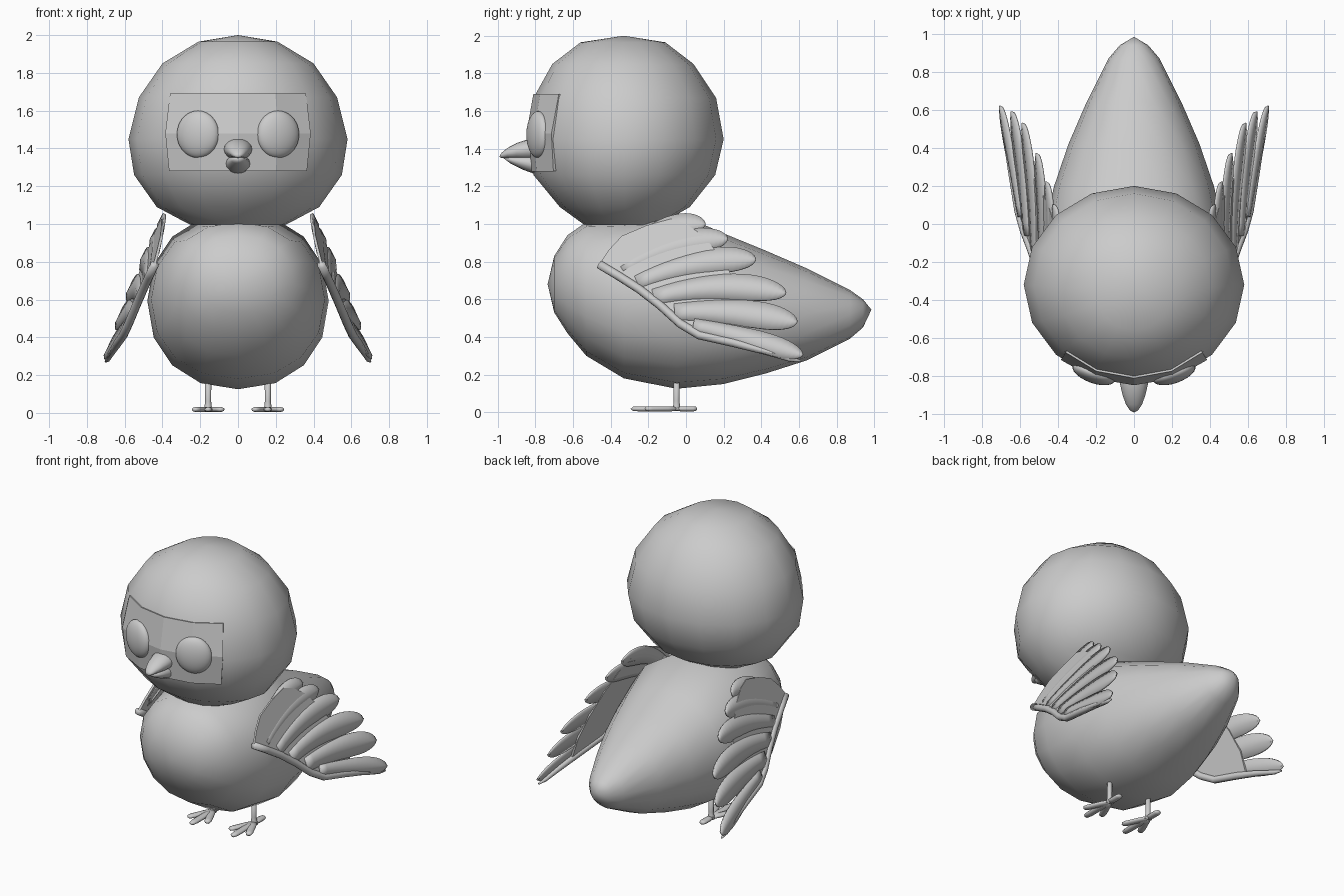
import bpy, bmesh, math
from mathutils import Vector as V

if "Cube" in bpy.data.objects:
    bpy.data.objects.remove(bpy.data.objects["Cube"])


def finish(name, bm, smooth=True):
    bmesh.ops.recalc_face_normals(bm, faces=bm.faces)
    me = bpy.data.meshes.new(name)
    bm.to_mesh(me)
    bm.free()
    me.polygons.foreach_set("use_smooth", [smooth] * len(me.polygons))
    ob = bpy.data.objects.new(name, me)
    bpy.context.collection.objects.link(ob)
    return ob


def loft(name, rings, n=16, power=1.0, open_end=False):
    """Skin elliptical rings (centre, u, v); a zero u makes a pole."""
    bm = bmesh.new()
    sp = lambda c: math.copysign(abs(c) ** power, c)
    loops = []
    for c, u, v in rings:
        c, u, v = V(c), V(u), V(v)
        if u.length == 0:
            loops.append([bm.verts.new(c)] * n)
        else:
            angs = [2 * math.pi * k / n for k in range(n)]
            loops.append([bm.verts.new(c + u * sp(math.cos(t)) + v * sp(math.sin(t))) for t in angs])
    for a, b in zip(loops, loops[1:]):
        for k in range(n):
            q = [a[k], a[(k + 1) % n], b[(k + 1) % n], b[k]]
            bm.faces.new(list(dict.fromkeys(q)))
    for lp in (loops[0],) + (() if open_end else (loops[-1],)):
        if lp[0] is not lp[1]:
            bm.faces.new(lp)
    return finish(name, bm)


def along_y(stations):
    return [((0, y, (b + t) / 2), (w, 0, 0), (0, 0, (t - b) / 2)) for y, w, b, t in stations]


# Body: sections from breast to tail (y, half width, bottom, top)
loft("body", along_y([
    (-0.735, 0, 0.68, 0.68), (-0.70, 0.19, 0.53, 0.83), (-0.63, 0.30, 0.42, 0.94),
    (-0.53, 0.38, 0.30, 1.01), (-0.33, 0.46, 0.18, 1.02), (-0.05, 0.48, 0.125, 1.06),
    (0.20, 0.42, 0.15, 0.95), (0.42, 0.345, 0.205, 0.86), (0.64, 0.25, 0.275, 0.765),
    (0.87, 0.135, 0.39, 0.65), (0.94, 0.075, 0.45, 0.60), (0.985, 0, 0.545, 0.545)]), power=0.92)

# Head: sections from crown to neck (z, half width, front, back)
loft("head", [((0, (f + b) / 2, z), (w, 0, 0), (0, (b - f) / 2, 0)) for z, w, f, b in [
    (2.0, 0, -0.33, -0.33), (1.965, 0.21, -0.56, -0.11), (1.85, 0.40, -0.71, 0.04),
    (1.67, 0.525, -0.81, 0.16), (1.45, 0.58, -0.84, 0.20), (1.26, 0.55, -0.81, 0.155),
    (1.09, 0.43, -0.67, 0.02), (1.01, 0.28, -0.56, -0.12), (0.995, 0.25, -0.54, -0.13)]],
    open_end=True)

# Face panel: faceted patch around the eyes
bm = bmesh.new()
rows = []
for z, w, f, half in [(1.69, 0.517, -0.805, 0.36), (1.48, 0.575, -0.842, 0.385), (1.28, 0.553, -0.822, 0.365)]:
    row = []
    for k in (-1, -0.55, 0, 0.55, 1):
        x = k * half
        y = -0.325 + (f + 0.325) * math.sqrt(1 - (x / w) ** 2)
        row.append(bm.verts.new((x, y - 0.006, z)))
    rows.append(row)
for a, b in zip(rows, rows[1:]):
    for k in range(4):
        bm.faces.new((a[k], a[k + 1], b[k + 1], b[k]))
face = finish("face_panel", bm, False)
sol = face.modifiers.new("thickness", "SOLIDIFY")
sol.thickness = 0.02
sol.offset = -1

# Beak: upper and lower halves
loft("upper_beak", along_y([
    (-0.76, 0.078, 1.34, 1.455), (-0.84, 0.074, 1.34, 1.45), (-0.90, 0.060, 1.345, 1.43),
    (-0.95, 0.042, 1.35, 1.403), (-0.98, 0.022, 1.35, 1.378), (-0.992, 0, 1.358, 1.358)]))
loft("lower_beak", along_y([
    (-0.76, 0.07, 1.265, 1.375), (-0.81, 0.066, 1.268, 1.37), (-0.87, 0.055, 1.29, 1.365),
    (-0.93, 0.036, 1.32, 1.358), (-0.97, 0, 1.35, 1.35)]))


# Wing plane: x follows from y and z
def wp(y, z, off=0.0):
    return V((0.732 + 0.089 * y - 0.318 * z, y, z)) + V((1, -0.089, 0.318)).normalized() * off


def side(p, s):
    return V((p.x * s, p.y, p.z))


EDGE = [(-0.46, 0.785), (-0.36, 0.725), (-0.25, 0.655), (-0.14, 0.57), (-0.03, 0.47), (0.07, 0.41),
        (0.25, 0.37), (0.42, 0.325), (0.55, 0.283), (0.61, 0.272)]
WEB = EDGE[:7] + [(0.33, 0.37), (0.33, 0.5), (0.28, 0.66), (0.2, 0.8), (0.1, 0.93), (0.0, 1.0),
                  (-0.08, 1.025), (-0.21, 0.99), (-0.34, 0.935), (-0.41, 0.86)]
# Feathers: root, tip, upward bow, half width
FEATHERS = [((-0.36, 0.82), (0.10, 1.0), 0.10, 0.065), ((-0.34, 0.76), (0.22, 0.92), 0.09, 0.065),
            ((-0.26, 0.69), (0.37, 0.81), 0.08, 0.068), ((-0.17, 0.61), (0.53, 0.63), 0.09, 0.068),
            ((-0.06, 0.53), (0.59, 0.475), 0.05, 0.07), ((0.04, 0.46), (0.62, 0.30), 0.02, 0.055)]


def feather(name, s, root, tip, bow, w, off):
    bm = bmesh.new()
    a, c = V(root), V(tip)
    b = (a + c) / 2 + V((0, bow))
    prev, n = None, 16
    for i in range(n + 1):
        t = 1 - (1 - i / n) ** 1.6
        p = a * (1 - t) ** 2 + b * 2 * t * (1 - t) + c * t * t
        d = ((b - a) * (1 - t) + (c - b) * t).normalized()
        h = w * (0.6 + 0.4 * min(1, t / 0.6))
        if t > 0.7:
            h *= max(0.04, math.sqrt(max(0, 1 - ((t - 0.7) / 0.3) ** 2)))
        q = V((-d.y, d.x)) * h
        cur = [bm.verts.new(side(wp(*(p + q * k), off + 0.006 * (1 - k * k)), s)) for k in (-1, 0, 1)]
        if prev:
            for k in (0, 1):
                bm.faces.new((prev[k], prev[k + 1], cur[k + 1], cur[k]))
        prev = cur
    m = finish(name, bm).modifiers.new("thickness", "SOLIDIFY")
    m.thickness, m.offset = 0.012, 0


for s, label in ((1, "right"), (-1, "left")):
    # Eye, turned outwards to follow the head
    bpy.ops.mesh.primitive_uv_sphere_add(segments=24, ring_count=14, radius=1,
                                         location=(0.212 * s, -0.785, 1.475),
                                         rotation=(0, 0, math.radians(20) * s))
    eye = bpy.context.object
    eye.name = label + "_eye"
    eye.scale = (0.118, 0.052, 0.125)
    bpy.ops.object.shade_smooth()

    # Wing web
    bm = bmesh.new()
    bm.faces.new([bm.verts.new(side(wp(*p), s)) for p in WEB])
    bmesh.ops.triangulate(bm, faces=bm.faces[:])
    m = finish(label + "_wing_web", bm, False).modifiers.new("thickness", "SOLIDIFY")
    m.thickness, m.offset = 0.014, 0

    # Overlapping feathers
    for i, (r, t, bow, w) in enumerate(FEATHERS):
        feather(f"{label}_feather_{i + 1}", s, r, t, bow, w, 0.003 * (i - 2))

    # Rounded leading edge of the wing
    rings = []
    for i, p in enumerate(EDGE):
        q0, q1 = EDGE[max(0, i - 1)], EDGE[min(len(EDGE) - 1, i + 1)]
        d = (wp(*q1) - wp(*q0)).normalized()
        nrm = V((1, -0.089, 0.318)).normalized()
        r = 0.023 if i < 7 else (0.019, 0.014, 0.006)[i - 7]
        rings.append((side(wp(*p), s), side(nrm * r, s), side(nrm.cross(d) * r, s)))
    loft(label + "_wing_edge", rings, 10)

    # Leg
    loft(label + "_leg", [((0.158 * s, -0.05, z), (r, 0, 0), (0, r, 0))
                          for z, r in ((0.01, 0.026), (0.035, 0.019), (0.06, 0.016), (0.22, 0.017))], 10)

    # Toes: three forward, one short heel
    for i, (dx, y) in enumerate(((-0.075, -0.22), (0, -0.295), (0.075, -0.22), (0, 0.06))):
        a, b = V((0.158 * s, -0.05, 0.018)), V((0.158 * s + dx, y, 0.018))
        d = (b - a).normalized()
        u = V((-d.y, d.x, 0))
        loft(f"{label}_toe_{i + 1}", [(a.lerp(b, t), u * r, (0, 0, h)) for t, r, h in
             ((-0.1, 0.018, 0.012), (0.3, 0.024, 0.014), (0.8, 0.024, 0.014),
              (0.94, 0.018, 0.012), (1, 0, 0))], 10)
